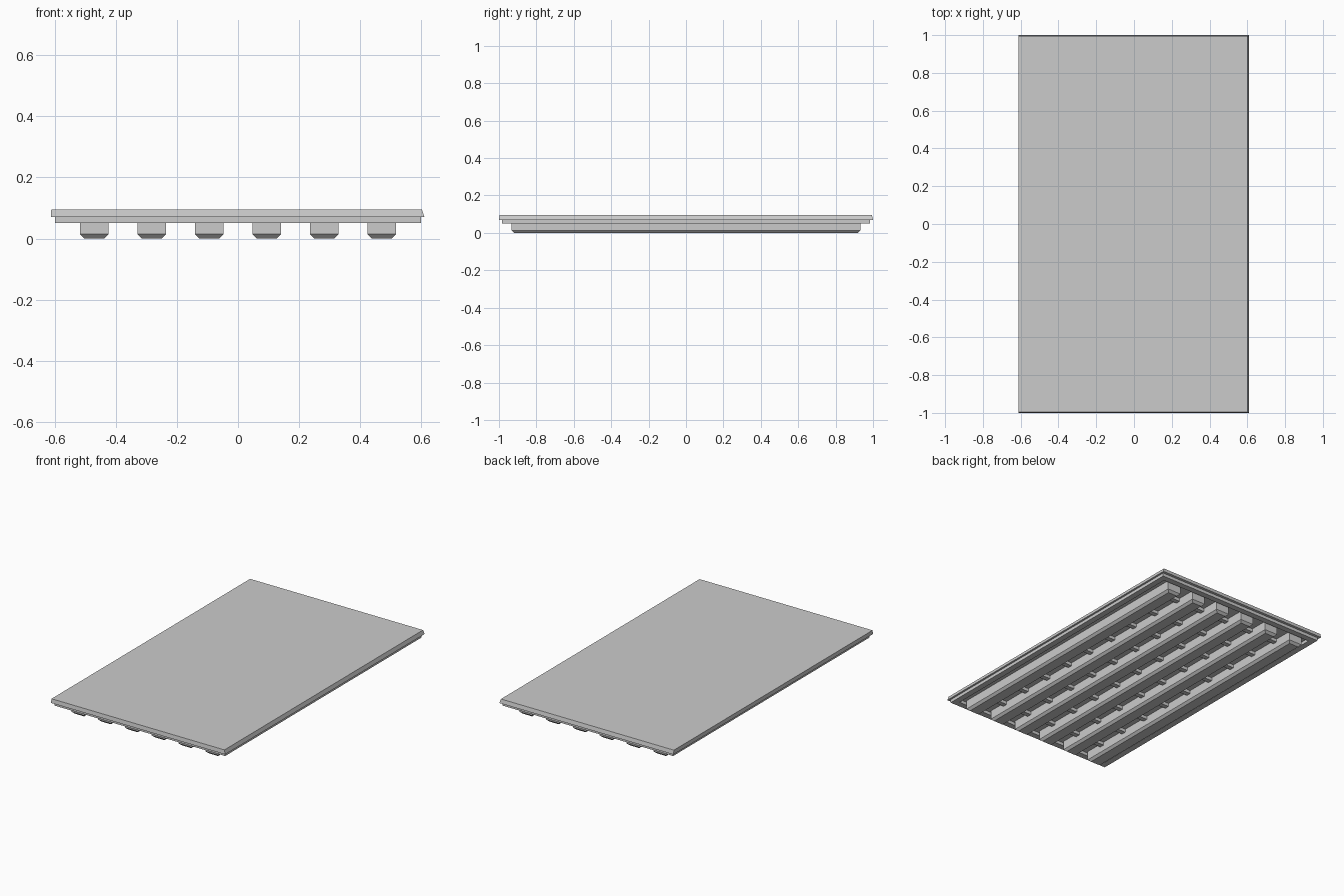
import bpy, bmesh

if "Cube" in bpy.data.objects:
    bpy.data.objects.remove(bpy.data.objects["Cube"])


def mesh_object(name, bm):
    bmesh.ops.recalc_face_normals(bm, faces=bm.faces)
    me = bpy.data.meshes.new(name)
    bm.to_mesh(me)
    bm.free()
    ob = bpy.data.objects.new(name, me)
    bpy.context.collection.objects.link(ob)
    return ob


def stacked(name, layers):
    """Solid through rectangles given as (x0, x1, y0, y1, z), bottom to top."""
    bm = bmesh.new()
    rings = [[bm.verts.new(p) for p in ((x0, y0, z), (x1, y0, z), (x1, y1, z), (x0, y1, z))]
             for x0, x1, y0, y1, z in layers]
    bm.faces.new(rings[0][::-1])
    bm.faces.new(rings[-1])
    for a, b in zip(rings, rings[1:]):
        for i in range(4):
            j = (i + 1) % 4
            bm.faces.new((a[i], a[j], b[j], b[i]))
    return mesh_object(name, bm)


# Top deck with slightly sloped edges
stacked("deck_panel", [(-0.612, 0.61, -1.0, 1.0, 0.07),
                       (-0.611, 0.602, -0.996, 0.994, 0.095)])

# Rim under the deck, enclosing a shallow recess
bm = bmesh.new()
ox, oy, ix, iy = 0.598, 0.983, 0.56, 0.945
rings = []
for hx, hy, z in ((ox, oy, 0.072), (ox, oy, 0.05), (ix, iy, 0.05), (ix, iy, 0.072)):
    rings.append([bm.verts.new((sx * hx, sy * hy, z))
                  for sx, sy in ((-1, -1), (1, -1), (1, 1), (-1, 1))])
for k in range(4):
    a, b = rings[k], rings[(k + 1) % 4]
    for i in range(4):
        j = (i + 1) % 4
        bm.faces.new((a[i], a[j], b[j], b[i]))
mesh_object("under_rim", bm)

# Six long runners with chamfered feet
pitch = 0.188
centres = [(i - 2.5) * pitch for i in range(6)]
w, l = 0.047, 0.932
for i, x in enumerate(centres):
    stacked(f"runner_{i + 1}", [(x - w + 0.014, x + w - 0.014, -l + 0.014, l - 0.014, 0),
                                (x - w, x + w, -l, l, 0.014),
                                (x - w, x + w, -l, l, 0.072)])

# Short cross braces in the recess between neighbouring runners
for i in range(5):
    xa, xb = centres[i] + w - 0.002, centres[i + 1] - w + 0.002
    for k in range(9):
        y = (k - 4) * 0.2
        stacked(f"cross_brace_{i + 1}_{k + 1}", [(xa, xb, y - 0.015, y + 0.015, 0.05),
                                                 (xa, xb, y - 0.015, y + 0.015, 0.072)])
